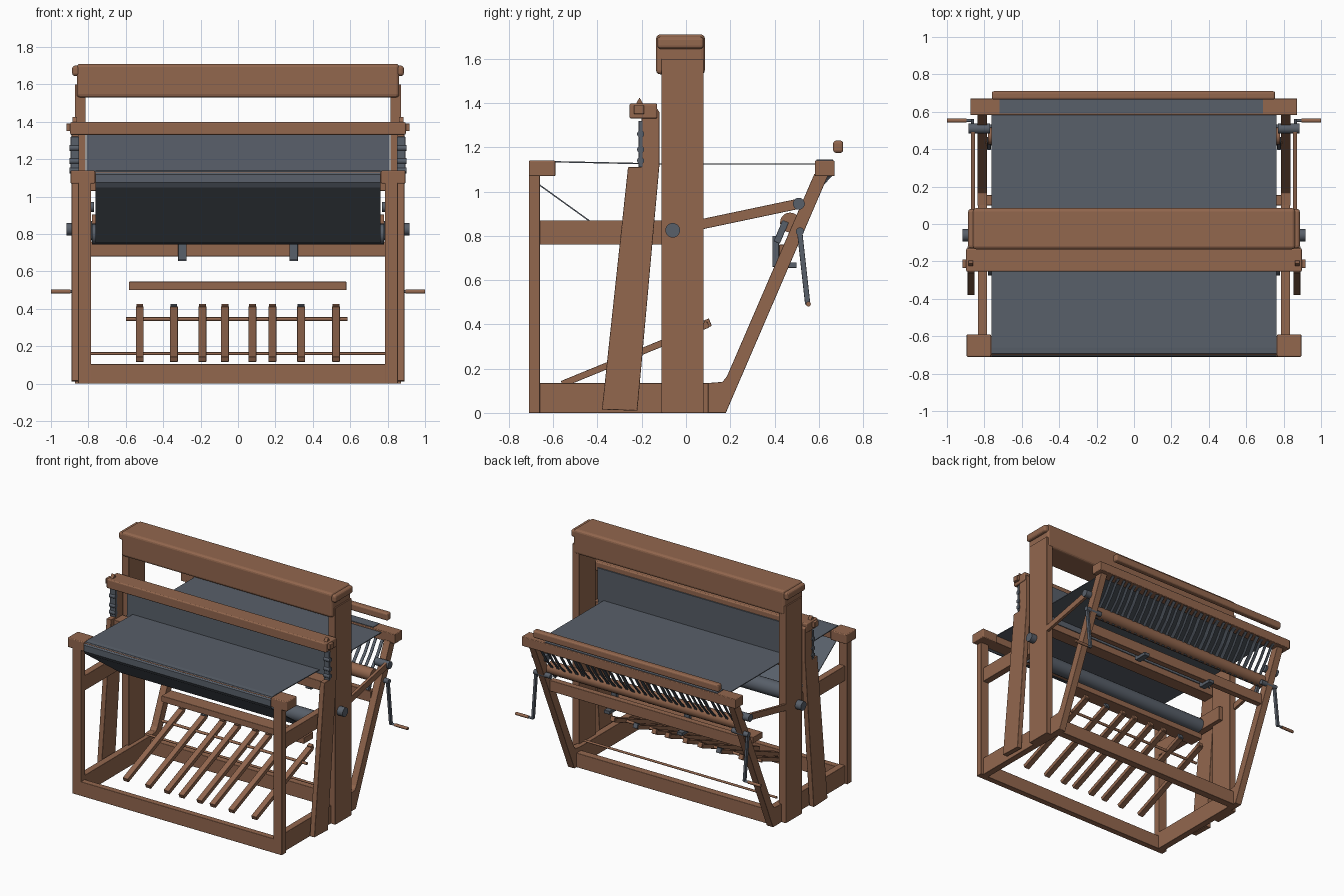
import bpy, bmesh, math, random
from mathutils import Vector

if "Cube" in bpy.data.objects:
    bpy.data.objects.remove(bpy.data.objects["Cube"])

random.seed(4)


def material(name, rgb):
    m = bpy.data.materials.new(name)
    m.diffuse_color = (*rgb, 1)
    m.use_nodes = True
    m.node_tree.nodes["Principled BSDF"].inputs["Base Color"].default_value = m.diffuse_color
    return m


WOOD = material("brown wood", (0.29, 0.135, 0.076))
GREY = material("slate grey", (0.098, 0.115, 0.142))


def finish(name, bm, mat, bevel=0.0):
    bmesh.ops.recalc_face_normals(bm, faces=bm.faces)
    me = bpy.data.meshes.new(name)
    bm.to_mesh(me)
    bm.free()
    me.materials.append(mat)
    ob = bpy.data.objects.new(name, me)
    bpy.context.collection.objects.link(ob)
    if bevel:
        b = ob.modifiers.new("bevel", 'BEVEL')
        b.width, b.segments = bevel, 3
    return ob


def prism(name, yz, x0, x1, mat=WOOD, bevel=0.0):
    """Side profile (y, z) extruded along x."""
    bm = bmesh.new()
    face = bm.faces.new([bm.verts.new((x0, y, z)) for y, z in yz])
    out = bmesh.ops.extrude_face_region(bm, geom=[face])["geom"]
    bmesh.ops.translate(bm, vec=(x1 - x0, 0, 0),
                        verts=[v for v in out if isinstance(v, bmesh.types.BMVert)])
    return finish(name, bm, mat, bevel)


def box(name, x0, x1, y0, y1, z0, z1, mat=WOOD, bevel=0.003):
    return prism(name, [(y0, z0), (y1, z0), (y1, z1), (y0, z1)], x0, x1, mat, bevel)


def bar(name, a, b, h, x0, x1, mat=WOOD):
    """Flat bar from a to b in the y-z plane, h thick."""
    a, b = Vector(a), Vector(b)
    d = (b - a).normalized()
    n = Vector((-d.y, d.x)) * h / 2
    return prism(name, [a - n, b - n, b + n, a + n], x0, x1, mat, 0.002)


def rod(name, a, b, r, mat=GREY):
    a, b = Vector(a), Vector(b)
    bm = bmesh.new()
    bmesh.ops.create_cone(bm, cap_ends=True, segments=20, radius1=r, radius2=r,
                          depth=(b - a).length)
    rot = (b - a).to_track_quat('Z', 'Y').to_matrix()
    bmesh.ops.rotate(bm, matrix=rot, verts=bm.verts)
    bmesh.ops.translate(bm, vec=(a + b) / 2, verts=bm.verts)
    ob = finish(name, bm, mat)
    for p in ob.data.polygons:
        p.use_smooth = len(p.vertices) == 4
    return ob


def sheet(name, yz, x0, x1, mat=GREY, thick=0.006):
    """Thin cloth following a side path."""
    bm = bmesh.new()
    rows = [[bm.verts.new((x, y, z)) for x in (x0, x1)] for y, z in yz]
    for p, q in zip(rows, rows[1:]):
        bm.faces.new((p[0], p[1], q[1], q[0]))
    ob = finish(name, bm, mat)
    s = ob.modifiers.new("thickness", 'SOLIDIFY')
    s.thickness, s.offset = thick, 0
    return ob


# Parts repeated on both sides
for side, s in (("left", -1), ("right", 1)):
    def nm(part):
        return f"{side}_{part}"

    def sx(a, b):
        return (s * a, s * b)

    # frame
    box(nm("front_leg"), *sx(.785, .855), -.71, -.66, 0, 1.08)
    box(nm("front_leg_cap"), *sx(.765, .895), -.71, -.59, 1.07, 1.14, bevel=.006)
    box(nm("base_rail"), *sx(.785, .835), -.665, .15, 0, .135)
    box(nm("side_rail"), *sx(.785, .835), -.665, .0, .76, .87)
    box(nm("castle_post"), *sx(.815, .872), -.11, .08, 0, 1.60)
    prism(nm("back_leg"), [(.10, 0), (.18, 0), (.645, 1.08), (.58, 1.08), (.185, .165),
                           (.165, .14), (.10, .135)], *sx(.785, .837), bevel=.002)
    # beater uprights
    prism(nm("beater_upright"), [(-.38, .015), (-.22, .01), (-.12, 1.12), (-.12, 1.36),
                                 (-.135, 1.38), (-.20, 1.38), (-.20, 1.11), (-.262, 1.11)],
          *sx(.852, .89), bevel=.003)
    box(nm("beater_peg"), *sx(.89, .918), -.235, -.19, 1.35, 1.39, bevel=.004)
    prism(nm("beater_point"), [(-.23, 1.39), (-.19, 1.39), (-.21, 1.425)], *sx(.86, .885))
    bar(nm("beater_slot_plate"), (-.205, 1.11), (-.205, 1.32), .018, *sx(.85, .895), GREY)
    for z in (1.14, 1.19, 1.26):
        rod(nm("beater_bolt"), (s * .85, -.205, z), (s * .90, -.205, z), .016)
    # folding brace and its bolts
    bar(nm("folding_brace"), (-.06, .825), (.51, .945), .046, *sx(.85, .872))
    rod(nm("brace_front_bolt"), (s * .83, -.06, .825), (s * .918, -.06, .825), .033)
    rod(nm("brace_back_bolt"), (s * .77, .51, .945), (s * .885, .51, .945), .027)
    # crank
    rod(nm("crank_axle"), (s * .74, .515, .82), (s * .875, .515, .82), .018)
    bar(nm("crank_arm"), (.513, .825), (.55, .49), .024, *sx(.855, .872), GREY)
    rod(nm("crank_handle"), (s * .86, .553, .492), (s * .90, .553, .492), .008)
    rod(nm("crank_grip"), (s * .895, .553, .492), (s * 1.0, .553, .492), .011, WOOD)
    bar(nm("brake_lever"), (.41, .77), (.45, .865), .03, *sx(.765, .785), GREY)
    # hooks hanging on the back rail
    box(nm("rail_hook"), *sx(.275, .32), .39, .42, .66, .80, GREY)
    box(nm("rail_hook_foot"), *sx(.275, .32), .40, .50, .655, .68, GREY)

# Cross members of the frame
box("front_base_rail", -.79, .79, -.71, -.665, 0, .105)
box("back_base_rail", -.79, .79, .10, .155, 0, .105)
box("back_rail", -.79, .79, .42, .465, .68, .76)
box("breast_beam", -.77, .77, -.70, -.60, 1.075, 1.132)
box("back_beam", -.875, .872, .582, .672, 1.07, 1.14, bevel=.005)
box("back_lease_bar", -.76, .755, .665, .71, 1.175, 1.23, bevel=.012)
rod("treadle_axle", (-.785, .06, .16), (.785, .06, .16), .008, WOOD)

# Castle top
box("castle_beam", -.862, .862, -.135, .085, 1.53, 1.71, bevel=.018)
box("castle_top_cap", -.887, .887, -.13, .08, 1.645, 1.70, bevel=.015)

# Beater beam, shuttle race and reed
box("beater_top_beam", -.897, .897, -.255, -.13, 1.33, 1.398, bevel=.008)
box("shuttle_race", -.85, .85, -.235, -.135, 1.03, 1.10)
sheet("reed", [(-.128, 1.36), (-.135, 1.08)], -.81, .81, thick=.012)

# Woven cloth, warp and rollers
sheet("cloth", [(.60, 1.125), (-.13, 1.125), (-.66, 1.136), (-.69, 1.134), (-.706, 1.118),
                (-.707, 1.075), (-.69, 1.05), (-.28, .755)], -.762, .762)
sheet("back_beam_cloth", [(.59, 1.142), (.665, 1.142)], -.72, .69, thick=.004)
rod("cloth_roller", (-.78, -.22, .80), (.78, -.22, .80), .055)
rod("warp_roller", (-.78, .47, .86), (.78, .47, .86), .045, WOOD)

# Loose warp bands from the back beam to the warp roller
for i in range(30):
    x = -.74 + i * 1.48 / 29
    sag = random.uniform(0, .03)
    w = random.uniform(.009, .016)
    sheet("warp_band", [(.665, 1.08), (.62, 1.06 - sag), (.57, .98 - sag), (.51, .90 - sag / 2),
                        (.47, .81)], x - w, x + w, thick=.005)

# Treadles with their crossing rod and stop board
for x in (-.525, -.343, -.19, -.07, .077, .184, .337, .524):
    bar("treadle", (-.56, .13), (.10, .40), .03, x - .021, x + .021)
    bar("treadle_tip", (.085, .40), (.11, .41), .036, x - .018, x + .018,
        GREY if abs(x) in (.343, .337) else WOOD)
rod("treadle_rod", (-.60, -.03, .345), (.585, -.03, .345), .010, WOOD)
box("treadle_stop_board", -.583, .58, -.06, .05, .50, .545)
